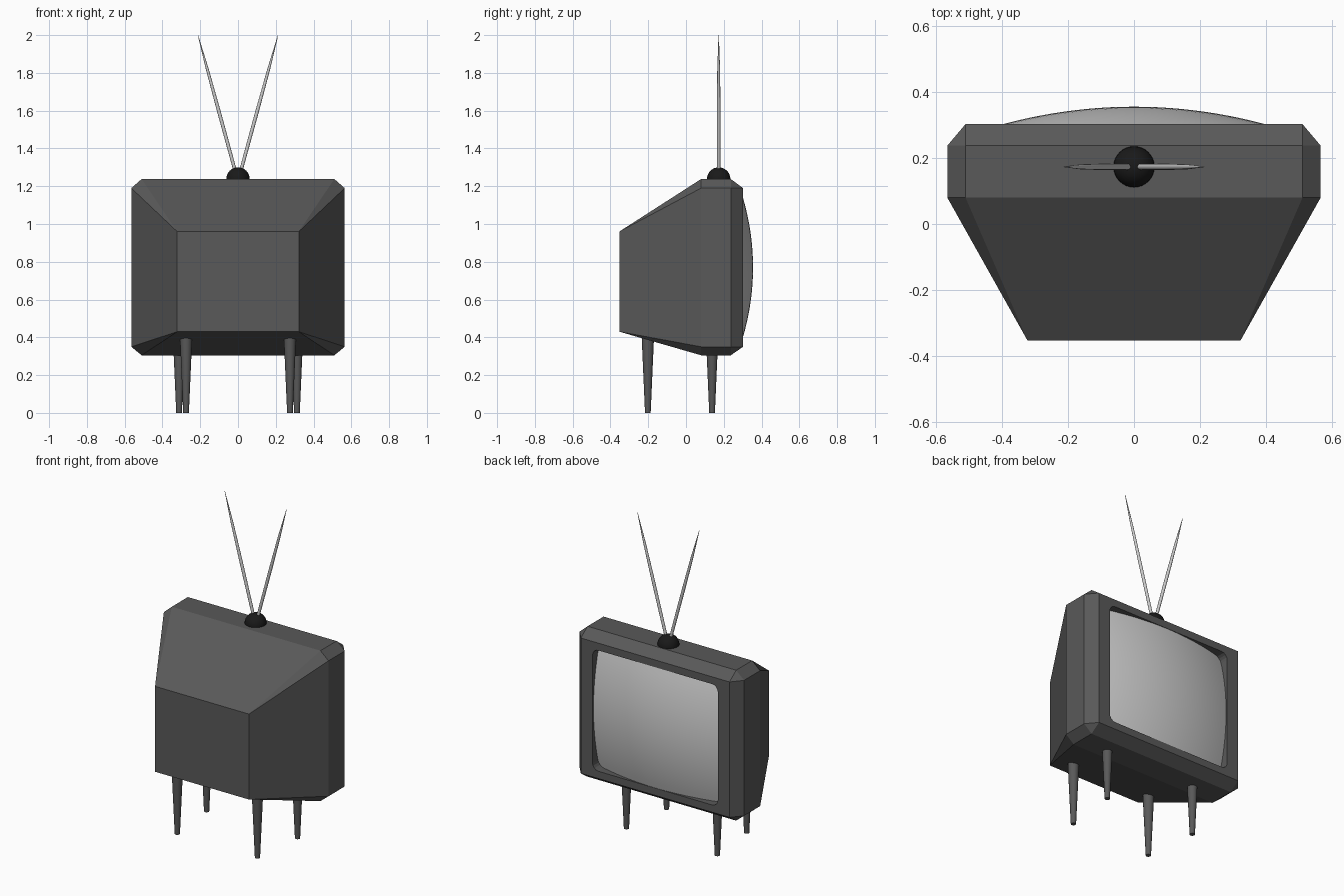
import bpy, bmesh, math
from mathutils import Vector

if "Cube" in bpy.data.objects:
    bpy.data.objects.remove(bpy.data.objects["Cube"])


def material(name, v):
    m = bpy.data.materials.new(name)
    m.diffuse_color = (v, v, v, 1)
    m.use_nodes = True
    m.node_tree.nodes["Principled BSDF"].inputs["Base Color"].default_value = m.diffuse_color
    return m


DARK = material("dark_case", 0.1)
BLACK = material("black_plastic", 0.01)


def finish(name, bm, mat=None, smooth=False):
    bmesh.ops.recalc_face_normals(bm, faces=bm.faces)
    me = bpy.data.meshes.new(name)
    bm.to_mesh(me)
    bm.free()
    ob = bpy.data.objects.new(name, me)
    bpy.context.collection.objects.link(ob)
    if mat:
        me.materials.append(mat)
    if smooth:
        bpy.ops.object.select_all(action='DESELECT')
        ob.select_set(True)
        bpy.context.view_layer.objects.active = ob
        bpy.ops.object.shade_smooth_by_angle(angle=math.radians(40))
    return ob


def rod(name, start, end, profile, sides, mat=None):
    """Lathe of (fraction along, radius) pairs from start to end."""
    start, end = Vector(start), Vector(end)
    q = (end - start).to_track_quat('Z', 'Y')
    bm = bmesh.new()
    rings = []
    for t, r in profile:
        c = start.lerp(end, t)
        rings.append([bm.verts.new(c + q @ Vector((r * math.cos(a), r * math.sin(a), 0)))
                      for a in (2 * math.pi * i / sides for i in range(sides))])
    for a, b in zip(rings, rings[1:]):
        for i in range(sides):
            j = (i + 1) % sides
            bm.faces.new((a[i], a[j], b[j], b[i]))
    bm.faces.new(rings[0])
    bm.faces.new(rings[-1])
    return finish(name, bm, mat, True)


# Case: chamfered front block tapering to a smaller back panel
bm = bmesh.new()
for s in (-1, 1):
    for z in (0.43, 0.96):
        bm.verts.new((s * 0.322, -0.353, z))
    for y in (0.08, 0.237):
        for x, z in ((0.51, 0.305), (0.565, 0.35), (0.565, 1.19), (0.51, 1.238)):
            bm.verts.new((s * x, y, z))
    for z in (0.35, 1.19):
        bm.verts.new((s * 0.51, 0.302, z))
bmesh.ops.convex_hull(bm, input=bm.verts)
bmesh.ops.dissolve_limit(bm, angle_limit=0.01, verts=bm.verts, edges=bm.edges)
case = finish("case", bm, DARK)

# Rounded screen opening cut into the front
HX, HZ, CZ, R = 0.43, 0.375, 0.77, 0.04
bm = bmesh.new()
outline = []
for k, (sx, sz) in enumerate(((1, 1), (-1, 1), (-1, -1), (1, -1))):
    for i in range(5):
        a = math.pi / 2 * (k + i / 4)
        outline.append(bm.verts.new((sx * (HX - R) + R * math.cos(a), 0.2,
                                     CZ + sz * (HZ - R) + R * math.sin(a))))
face = bm.faces.new(outline)
ext = bmesh.ops.extrude_face_region(bm, geom=[face])
bmesh.ops.translate(bm, vec=(0, 0.3, 0),
                    verts=[g for g in ext["geom"] if isinstance(g, bmesh.types.BMVert)])
cutter = finish("opening_cutter", bm)
cutter.hide_render = True
mod = case.modifiers.new("opening", 'BOOLEAN')
mod.operation = 'DIFFERENCE'
mod.solver = 'EXACT'
mod.object = cutter
bpy.context.view_layer.objects.active = case
bpy.ops.object.modifier_apply(modifier="opening")
bpy.data.objects.remove(cutter)

# Bulging glass screen
bm = bmesh.new()
bmesh.ops.create_grid(bm, x_segments=24, y_segments=20, size=1)
for v in bm.verts:
    u, w = v.co.x, v.co.y
    v.co = (u * HX, 0.355 - 0.062 * u * u - 0.055 * w * w, CZ + w * HZ)
screen = finish("screen", bm, None, True)
if screen.data.polygons[0].normal.y < 0:
    screen.data.flip_normals()

# Tapered legs
for s, side in ((-1, "left"), (1, "right")):
    for row, x, y in (("back", 0.275, -0.202), ("front", 0.312, 0.138)):
        rod(f"{row}_{side}_leg", (s * x, y, 0), (s * x, y, 0.41),
            ((0, 0.015), (1, 0.033)), 16, DARK)

# Antenna base and two rods
bm = bmesh.new()
bmesh.ops.create_uvsphere(bm, u_segments=32, v_segments=16, radius=0.062)
bmesh.ops.translate(bm, vec=(0, 0.173, 1.238), verts=bm.verts)
finish("antenna_base", bm, BLACK, True)
for s, side in ((-1, "left"), (1, "right")):
    rod(f"{side}_antenna", (s * 0.012, 0.173, 1.27), (s * 0.212, 0.173, 2.0),
        ((0, 0.009), (0.45, 0.0095), (0.75, 0.0075), (1, 0.001)), 12)
